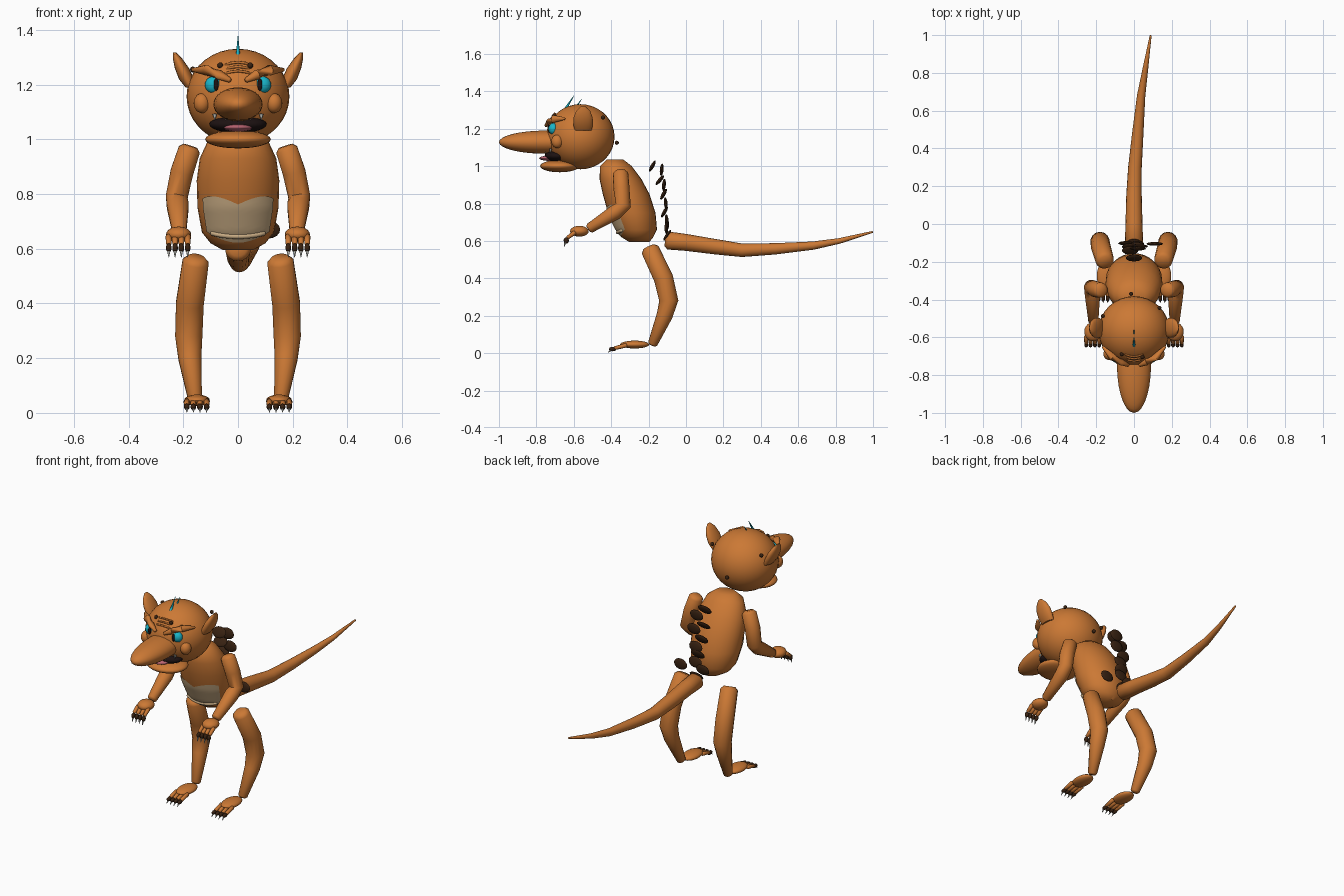
import bpy, bmesh, math
from mathutils import Vector, Matrix

if "Cube" in bpy.data.objects:
    bpy.data.objects.remove(bpy.data.objects["Cube"], do_unlink=True)


def material(name, r, g, b):
    m = bpy.data.materials.new(name)
    m.use_nodes = True
    m.diffuse_color = (r, g, b, 1)
    m.node_tree.nodes["Principled BSDF"].inputs["Base Color"].default_value = (r, g, b, 1)
    return m


FUR = material("orange_skin", .6, .19, .035)
BELLY = material("cream_belly", .58, .41, .23)
DARK = material("dark_brown", .04, .016, .006)
TEAL = material("bright_teal", .01, .46, .58)
BLACK = material("mouth_black", .012, .006, .006)
PINK = material("tongue_pink", .5, .13, .17)
CLAW = material("claw_grey", .5, .5, .46)


def finish(name, bm, mat):
    bmesh.ops.recalc_face_normals(bm, faces=bm.faces)
    me = bpy.data.meshes.new(name)
    bm.to_mesh(me)
    bm.free()
    me.materials.append(mat)
    ob = bpy.data.objects.new(name, me)
    bpy.context.collection.objects.link(ob)
    bpy.ops.object.select_all(action="DESELECT")
    ob.select_set(True)
    bpy.context.view_layer.objects.active = ob
    bpy.ops.object.shade_smooth_by_angle(angle=math.radians(50))
    return ob


def ball(name, c, r, mat, tilt=0, turn=0, n=20):
    bm = bmesh.new()
    m = (Matrix.Translation(c) @ Matrix.Rotation(turn, 4, "Y")
         @ Matrix.Rotation(tilt, 4, "X") @ Matrix.Diagonal((*r, 1)))
    bmesh.ops.create_uvsphere(bm, u_segments=n, v_segments=n // 2 + 2, radius=1, matrix=m)
    return finish(name, bm, mat)


def skin(name, rings, mat):
    """Join rings of points and close both ends."""
    bm = bmesh.new()
    rows = [[bm.verts.new(p) for p in ring] for ring in rings]
    n = len(rows[0])
    for a, b in zip(rows, rows[1:]):
        for i in range(n):
            bm.faces.new((a[i], a[(i + 1) % n], b[(i + 1) % n], b[i]))
    bm.faces.new(rows[0])
    bm.faces.new(rows[-1])
    return finish(name, bm, mat)


def loft(name, levels, mat, sides=28):
    """Stack of level ellipses: x, y, z, x radius, y radius."""
    angles = [2 * math.pi * i / sides for i in range(sides)]
    return skin(name, [[(x + rx * math.cos(a), y + ry * math.sin(a), z) for a in angles]
                       for x, y, z, rx, ry in levels], mat)


def tube(name, path, mat, sides=14, cap=.35):
    """Tapered tube through x, y, z, radius with softened ends."""
    pts = [Vector(p[:3]) for p in path]
    rad = [p[3] for p in path]
    d0, d1 = (pts[0] - pts[1]).normalized(), (pts[-1] - pts[-2]).normalized()
    pts = [pts[0] + d0 * rad[0] * cap] + pts + [pts[-1] + d1 * rad[-1] * cap]
    rad = [rad[0] * .65] + rad + [rad[-1] * .65]
    rings = []
    for i, p in enumerate(pts):
        t = (pts[min(i + 1, len(pts) - 1)] - pts[max(i - 1, 0)]).normalized()
        ref = Vector((1, 0, 0)) if abs(t.x) < .8 else Vector((0, 0, 1))
        u = t.cross(ref).normalized()
        v = t.cross(u)
        rings.append([p + rad[i] * (u * math.cos(a) + v * math.sin(a))
                      for a in (2 * math.pi * k / sides for k in range(sides))])
    return skin(name, rings, mat)


def spike(name, a, b, r, mat):
    tube(name, [(*a, r), (*b, .001)], mat, 8, .1)


# Torso
TORSO = [(0, -.25, .595, .055, .055), (0, -.26, .62, .1, .085), (0, -.265, .66, .132, .11),
         (0, -.29, .75, .148, .127), (0, -.32, .85, .151, .125), (0, -.35, .93, .14, .112),
         (0, -.375, 1.0, .108, .085), (0, -.38, 1.035, .06, .045)]
loft("torso", TORSO, FUR)


def torso_front(u, z, grow=1.03):
    """Point on the front of the torso; u runs from -1 to 1 across it."""
    for a, b in zip(TORSO, TORSO[1:]):
        if a[2] <= z <= b[2]:
            k = (z - a[2]) / (b[2] - a[2])
            cy, rx, ry = (a[j] + k * (b[j] - a[j]) for j in (1, 3, 4))
            return Vector((grow * rx * math.sin(u), cy - grow * ry * math.cos(u), z))


# Cream belly with a heart-shaped top edge
bm = bmesh.new()
rows = []
for i in range(25):
    t = i / 12 - 1
    top = .762 + .03 * math.sin(abs(t) * 2.3)
    low = .622 + .04 * t * t
    rows.append([bm.verts.new(torso_front(t * 1.0, low + (top - low) * j / 10)) for j in range(11)])
for a, b in zip(rows, rows[1:]):
    for j in range(10):
        bm.faces.new((a[j], b[j], b[j + 1], a[j + 1]))
finish("belly_patch", bm, BELLY)
tube("pouch_rim", [(*torso_front(t / 6 * .8, .645 + .012 * (t / 6) ** 2), .009)
                   for t in range(-6, 7)], BELLY, 8)

# Tail
tube("tail", [(0, -.095, .602, .048), (0, 0, .592, .045), (0, .15, .57, .041),
              (.005, .3, .55, .036), (.02, .48, .558, .03), (.038, .68, .575, .022),
              (.06, .82, .6, .015), (.088, .997, .648, .005)], FUR, 16)

# Loose spots down the back
for i, (x, y, z, lean) in enumerate([
        (0, -.18, 1.0, -.5), (.02, -.13, .98, -.1), (-.02, -.14, .925, -.7), (.03, -.118, .9, -.1),
        (-.02, -.12, .85, -.5), (.01, -.108, .8, .1), (0, -.115, .755, -.5),
        (.01, -.103, .71, .1), (-.04, -.102, .675, -.2), (.11, -.105, .67, 0), (0, -.1, .63, -.6)]):
    ball(f"back_spot_{i}", (x, y, z), (.044, .01, .033), DARK, lean, 0, 12)

# Head, snout and mouth
ball("head", (0, -.565, 1.157), (.188, .183, .174), FUR, n=32)
ball("snout", (0, -.75, 1.128), (.09, .25, .062), FUR, n=28)
ball("lower_jaw", (0, -.675, 1.0), (.12, .105, .033), FUR, n=24)
ball("mouth", (0, -.69, 1.055), (.105, .066, .032), BLACK)
ball("tongue", (0, -.73, 1.042), (.052, .055, .014), PINK)

# Forehead wrinkles
for i in range(3):
    tube(f"wrinkle_{i}", [(t * .025, -.727 + .012 * i + .004 * t * t, 1.25 + .016 * i - .003 * t * t, .005)
                          for t in (-2, -1, 0, 1, 2)], FUR, 8)

# Crest
spike("crest_front", (0, -.645, 1.305), (0, -.598, 1.378), .008, TEAL)
spike("crest_back", (0, -.585, 1.32), (0, -.558, 1.358), .005, TEAL)

# Warts
for i, p in enumerate([(-.065, -.69, 1.27), (.045, -.705, 1.27), (-.165, -.487, 1.255),
                       (.135, -.444, 1.26), (-.015, -.37, 1.125)]):
    ball(f"wart_{i}", p, (.011, .011, .011), DARK, n=10)

for s, side in ((1, "left"), (-1, "right")):
    # Face
    ball(f"{side}_eye", (s * .09, -.709, 1.199), (.031, .026, .031), TEAL)
    ball(f"{side}_pupil", (s * .08, -.732, 1.2), (.009, .006, .023), BLACK, n=12)
    ball(f"{side}_cheek", (s * .132, -.688, 1.132), (.03, .032, .036), FUR)
    tube(f"{side}_brow", [(s * .03, -.748, 1.216, .009), (s * .07, -.73, 1.237, .018),
                          (s * .115, -.705, 1.253, .02), (s * .165, -.65, 1.254, .007)], FUR)
    loft(f"{side}_ear", [(s * .172, -.55, 1.19, .02, .045), (s * .188, -.55, 1.22, .028, .053),
                         (s * .205, -.55, 1.26, .026, .052), (s * .221, -.55, 1.295, .017, .038),
                         (s * .232, -.55, 1.318, .005, .014)], FUR, 18)
    for i, x in enumerate((.045, .085)):
        spike(f"{side}_tooth_{i}", (s * x, -.748 + i * .025, 1.092), (s * x, -.752 + i * .025, 1.07), .008, CLAW)

    # Arm and hand
    tube(f"{side}_arm", [(s * .178, -.35, .962, .041), (s * .205, -.345, .88, .043),
                         (s * .224, -.335, .79, .041), (s * .22, -.375, .755, .041),
                         (s * .215, -.515, .668, .027)], FUR)
    ball(f"{side}_hand", (s * .217, -.57, .652), (.046, .05, .029), FUR)
    # Leg and foot
    tube(f"{side}_leg", [(s * .155, -.192, .553, .049), (s * .176, -.12, .4, .052),
                         (s * .18, -.092, .28, .051), (s * .176, -.115, .2, .043),
                         (s * .157, -.178, .05, .026)], FUR)
    ball(f"{side}_foot", (s * .15, -.275, .046), (.047, .078, .021), FUR)

    # Fingers and toes with dark knuckles and pale claws
    for i in range(4):
        x = s * (.184 + .023 * i)
        tube(f"{side}_finger_{i}", [(x, -.595, .645, .012), (x, -.632, .618, .01)], FUR, 8)
        ball(f"{side}_finger_knuckle_{i}", (x, -.64, .603), (.011, .014, .017), DARK, n=10)
        spike(f"{side}_finger_claw_{i}", (x, -.645, .592), (x, -.652, .568), .006, CLAW)
        x = s * (.115 + .024 * i)
        tube(f"{side}_toe_{i}", [(x, -.32, .042, .012), (x, -.38, .027, .01)], FUR, 8)
        ball(f"{side}_toe_knuckle_{i}", (x, -.392, .022), (.011, .02, .012), DARK, n=10)
        spike(f"{side}_toe_claw_{i}", (x, -.4, .018), (x, -.418, .002), .006, CLAW)
